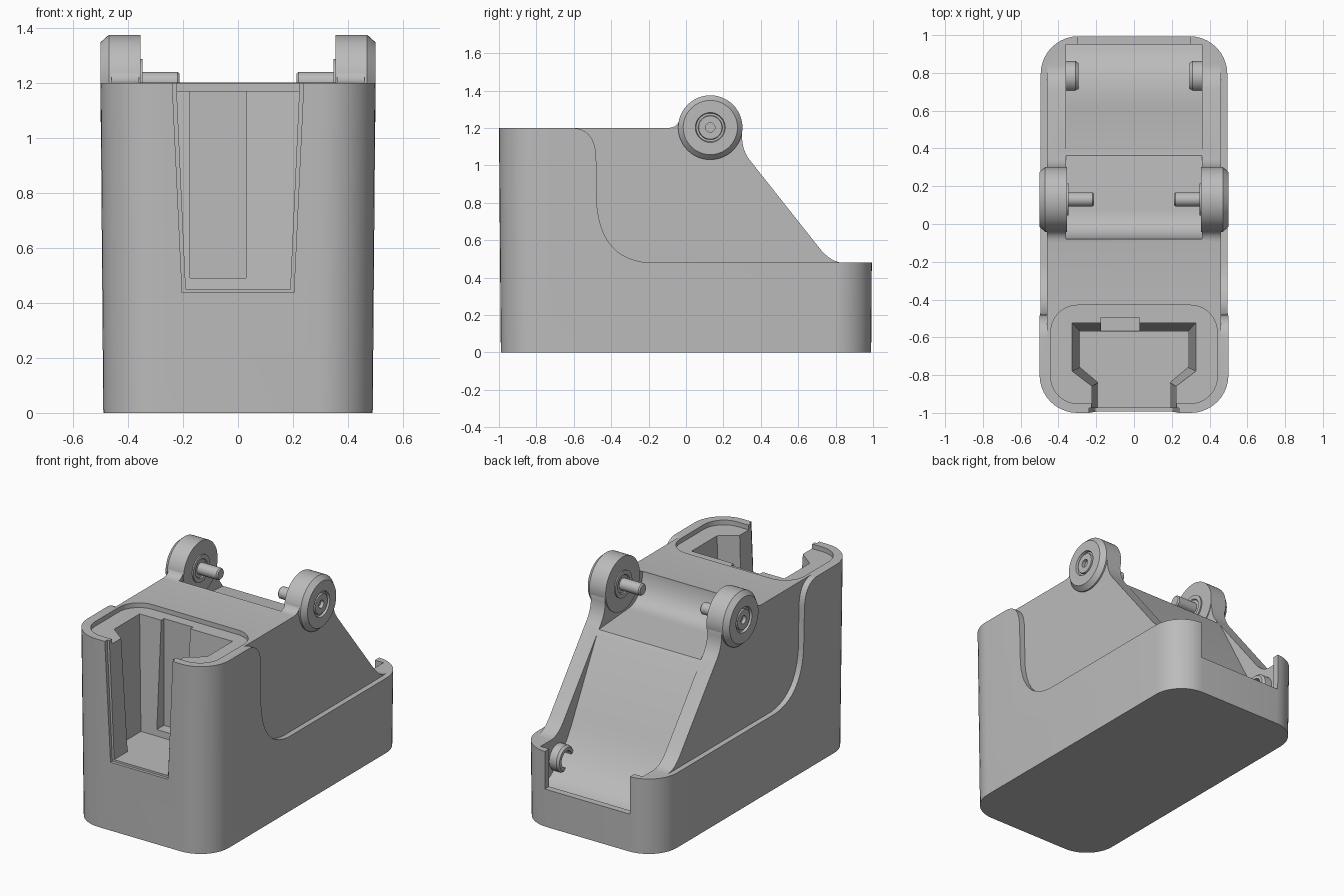
import bpy, bmesh, math
from mathutils import Vector

if "Cube" in bpy.data.objects:
    bpy.data.objects.remove(bpy.data.objects["Cube"], do_unlink=True)

grey = bpy.data.materials.new("neutral grey")
grey.use_nodes = True
grey.diffuse_color = (0.5, 0.5, 0.5, 1)
grey.node_tree.nodes["Principled BSDF"].inputs["Base Color"].default_value = (0.5, 0.5, 0.5, 1)


def loft(name, start, end):
    """Closed solid between two loops with equal point counts."""
    bm = bmesh.new()
    a = [bm.verts.new(p) for p in start]
    b = [bm.verts.new(p) for p in end]
    bm.faces.new(a)
    bm.faces.new(b)
    for i in range(len(a)):
        j = (i + 1) % len(a)
        bm.faces.new((a[i], a[j], b[j], b[i]))
    return finish(name, bm)


def finish(name, bm):
    bmesh.ops.recalc_face_normals(bm, faces=bm.faces)
    mesh = bpy.data.meshes.new(name)
    bm.to_mesh(mesh)
    bm.free()
    mesh.materials.append(grey)
    obj = bpy.data.objects.new(name, mesh)
    bpy.context.collection.objects.link(obj)
    return obj


def prism(name, profile, half):
    """Extrude a side (y, z) profile across the width."""
    return loft(name, [(-half, y, z) for y, z in profile], [(half, y, z) for y, z in profile])


def rounded(hx, y0, y1, r, z, n=10):
    pts = []
    corners = [(hx - r, y1 - r), (r - hx, y1 - r), (r - hx, y0 + r), (hx - r, y0 + r)]
    for k, (cx, cy) in enumerate(corners):
        for i in range(n + 1):
            t = math.pi / 2 * (k + i / n)
            pts.append((cx + r * math.cos(t), cy + r * math.sin(t), z))
    return pts


def box(name, x0, x1, y0, y1, z0, z1):
    base = [(x0, y0), (x1, y0), (x1, y1), (x0, y1)]
    return loft(name, [(x, y, z0) for x, y in base], [(x, y, z1) for x, y in base])


def combine(obj, other, operation):
    mod = obj.modifiers.new("combine", "BOOLEAN")
    mod.operation, mod.object, mod.solver = operation, other, "EXACT"
    bpy.context.view_layer.objects.active = obj
    bpy.ops.object.modifier_apply(modifier=mod.name)
    bpy.data.objects.remove(other, do_unlink=True)


def symmetric(half_outline, z):
    return ([(x, y, z) for x, y in half_outline]
            + [(-x, y, z) for x, y in reversed(half_outline)])


def curve(p0, p1, p2, n=10):
    """Quadratic blend through a corner."""
    p0, p1, p2 = Vector(p0), Vector(p1), Vector(p2)
    return [tuple(p0 * (1 - t) ** 2 + p1 * 2 * t * (1 - t) + p2 * t * t)
            for t in (i / n for i in range(n + 1))]


def lathe(name, profile, side, y, z, steps=48):
    """Revolve (x, radius) points about a crosswise axis."""
    bm = bmesh.new()
    verts = [bm.verts.new((side * x, y, z + r)) for x, r in profile]
    edges = [bm.edges.new(pair) for pair in zip(verts, verts[1:])]
    bmesh.ops.spin(bm, geom=verts + edges, cent=(0, y, z), axis=(1, 0, 0),
                   angle=math.tau, steps=steps)
    bmesh.ops.remove_doubles(bm, verts=bm.verts, dist=0.0003)
    return finish(name, bm)


# Outer shell with swept-down sides
body = loft("body", rounded(0.49, -0.99, 0.99, 0.2, 0), rounded(0.5, -1, 1, 0.2, 1.2))
sweep = (curve((-0.6, 1.2), (-0.48, 1.19), (-0.48, 1.03))
         + curve((-0.475, 0.78), (-0.45, 0.5), (-0.2, 0.48)))
combine(body, prism("shell_cutter", [(-0.6, 1.4)] + sweep + [(1.2, 0.48), (1.2, 1.4)], 1), "DIFFERENCE")

# Inner core with sloped cheeks and ear necks
core = loft("core", rounded(0.46, -0.96, 0.96, 0.16, 0.05), rounded(0.46, -0.96, 0.96, 0.16, 1.5))
cheek = ([(-1.1, 0.04), (-1.1, 1.2)] + curve((-0.1, 1.2), (-0.04, 1.2), (-0.03, 1.26), 5)
         + [(0.13, 1.35), (0.28, 1.25)] + curve((0.3, 1.17), (0.295, 1.09), (0.34, 1.03), 6)
         + curve((0.7, 0.575), (0.77, 0.48), (0.84, 0.48), 6) + [(1.1, 0.48), (1.1, 0.04)])
combine(core, prism("cheek_cutter", cheek, 1), "INTERSECT")
combine(body, core, "UNION")

# Central saddle and ramp between the cheeks
ramp = (curve((-0.08, 1.2), (-0.06, 1.02), (0.08, 1.02)) + [(0.37, 1.0)]
        + curve((0.61, 0.55), (0.77, 0.24), (0.95, 0.22)))
combine(body, prism("ramp_cutter", [(-0.08, 1.6)] + ramp + [(0.95, 1.6)], 0.36), "DIFFERENCE")
combine(body, box("rear_notch", -0.3, 0.3, 0.9, 1.1, 0.24, 0.7), "DIFFERENCE")

# Recessed top, tapered pocket, front opening rim and wall slot
combine(body, loft("top_recess", rounded(0.44, -0.95, -0.43, 0.14, 1.17),
                   rounded(0.44, -0.95, -0.43, 0.14, 1.3)), "DIFFERENCE")
low = [(0.19, -1.1), (0.19, -0.84), (0.285, -0.76), (0.285, -0.57)]
high = [(0.225, -1.1), (0.225, -0.86), (0.33, -0.78), (0.33, -0.52)]
combine(body, loft("pocket", symmetric(low, 0.45), symmetric(high, 1.22)), "DIFFERENCE")
combine(body, loft("front_rim", symmetric([(0.203, -1.1), (0.203, -0.975)], 0.437),
                   symmetric([(0.24, -1.1), (0.24, -0.975)], 1.22)), "DIFFERENCE")
combine(body, box("wall_slot", -0.175, 0.03, -0.6, -0.495, 0.49, 1.3), "DIFFERENCE")

# Hinge ears, pins and lower bosses on both sides
ear = [(0.355, 0), (0.355, 0.172), (0.47, 0.172), (0.5, 0.145), (0.5, 0.08), (0.485, 0.076),
       (0.485, 0.065), (0.497, 0.062), (0.497, 0.025), (0.475, 0.025), (0.475, 0)]
pin = [(0.4, 0), (0.4, 0.085), (0.347, 0.085), (0.347, 0.06), (0.354, 0.055),
       (0.354, 0.037), (0.22, 0.037), (0.212, 0.03), (0.212, 0)]
boss = [(0.38, 0.083), (0.31, 0.083), (0.295, 0.072), (0.295, 0.052), (0.35, 0.052), (0.35, 0)]
parts = [body]
for side, label in ((1, "left"), (-1, "right")):
    parts.append(lathe(label + "_hinge_ear", ear, side, 0.13, 1.203))
    parts.append(lathe(label + "_hinge_pin", pin, side, 0.13, 1.203))
    parts.append(lathe(label + "_boss", boss, side, 0.78, 0.35))

bpy.ops.object.select_all(action="DESELECT")
for obj in parts:
    obj.select_set(True)
bpy.context.view_layer.objects.active = body
bpy.ops.object.shade_smooth_by_angle(angle=math.radians(30))
